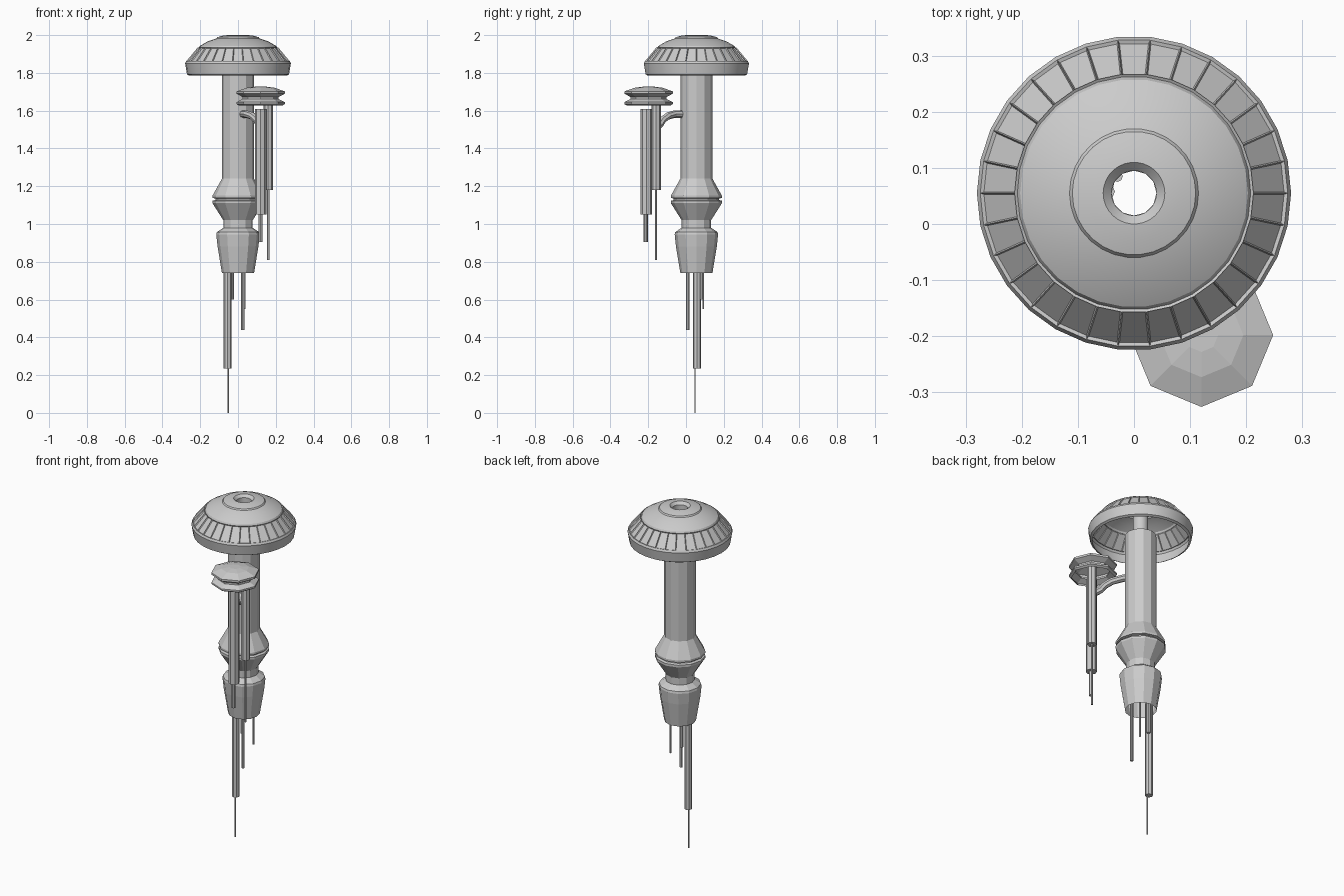
import bpy, bmesh, math
from mathutils import Vector

if "Cube" in bpy.data.objects:
    bpy.data.objects.remove(bpy.data.objects["Cube"])

AXIS = (0.0, 0.055)      # main column axis
POD = (0.12, -0.198)     # side pod axis


def finish(name, bm, smooth=None):
    bm.normal_update()
    me = bpy.data.meshes.new(name)
    bm.to_mesh(me)
    bm.free()
    ob = bpy.data.objects.new(name, me)
    bpy.context.collection.objects.link(ob)
    if smooth:
        bpy.ops.object.select_all(action='DESELECT')
        ob.select_set(True)
        bpy.context.view_layer.objects.active = ob
        bpy.ops.object.shade_smooth_by_angle(angle=math.radians(smooth))
    return ob


def lathe(profile, centre, sides, cap_bottom=False, cap_top=False):
    """Revolve (radius, z) points, listed bottom to top, into an open shell."""
    bm = bmesh.new()
    rings = []
    for r, z in profile:
        rings.append([bm.verts.new((centre[0] + r * math.cos(2 * math.pi * i / sides),
                                    centre[1] + r * math.sin(2 * math.pi * i / sides), z))
                      for i in range(sides)])
    bands = []
    for a, b in zip(rings, rings[1:]):
        bands.append([bm.faces.new((a[i], a[(i + 1) % sides], b[(i + 1) % sides], b[i]))
                      for i in range(sides)])
    if cap_bottom:
        bm.faces.new(rings[0][::-1])
    if cap_top:
        bm.faces.new(rings[-1])
    return bm, bands


def rod(name, x, y, r, z0, z1, sides=8):
    bm, _ = lathe([(r, z0), (r, z1)], (x, y), sides, True, True)
    finish(name, bm)


# Domed roof: open shell with recessed panels and a central shaft
bm, bands = lathe([(0.257, 1.785), (0.27, 1.792), (0.28, 1.85), (0.274, 1.862),
                   (0.213, 1.935), (0.208, 1.932), (0.203, 1.942), (0.16, 1.967),
                   (0.115, 1.982), (0.11, 1.989), (0.08, 1.997), (0.055, 2.0),
                   (0.04, 1.985), (0.04, 1.81)], AXIS, 30)
bm.normal_update()
bmesh.ops.inset_individual(bm, faces=bands[3], thickness=0.004, depth=-0.006)
finish("domed_roof", bm, 25)

# Main column with flared skirt
bm, _ = lathe([(0.12, 1.135), (0.135, 1.138), (0.135, 1.15), (0.085, 1.24),
               (0.085, 1.81), (0.04, 1.81)], AXIS, 12)
finish("main_column", bm)

# Lower collar and neck, then the tapered cup
bm, _ = lathe([(0.078, 0.965), (0.078, 1.02), (0.135, 1.11), (0.135, 1.123),
               (0.12, 1.127), (0.12, 1.135)], AXIS, 12)
finish("lower_collar", bm)
bm, _ = lathe([(0.085, 0.74), (0.108, 0.88), (0.115, 0.945), (0.112, 0.957),
               (0.078, 0.98)], AXIS, 12)
finish("tapered_cup", bm)

# Rods hanging under the cup
rod("long_rod", -0.055, 0.058, 0.021, 0.235, 0.80)
rod("long_rod_tip", -0.051, 0.048, 0.004, 0.0, 0.24, 6)
rod("medium_rod", 0.025, 0.01, 0.009, 0.44, 0.80)
rod("short_rod", -0.03, 0.085, 0.01, 0.60, 0.80)
rod("thin_rod", 0.036, 0.092, 0.005, 0.55, 0.80, 6)

# Side pod: eight-sided double disc, open underneath
bm, _ = lathe([(0.115, 1.627), (0.128, 1.635), (0.128, 1.645), (0.095, 1.662),
               (0.095, 1.672), (0.128, 1.69), (0.128, 1.702), (0.075, 1.721),
               (0.03, 1.727)], POD, 8, cap_top=True)
finish("side_pod_disc", bm)

# Pod tubes and their thin inner rods
rod("pod_tube_front", 0.12, -0.21, 0.03, 1.05, 1.61)
rod("pod_tube_rear", 0.16, -0.158, 0.025, 1.18, 1.67)
rod("pod_rod_front", 0.12, -0.213, 0.011, 0.905, 1.06)
rod("pod_rod_rear", 0.16, -0.158, 0.006, 0.81, 1.19, 6)

# Curved arm joining pod to column
path = [Vector(p) for p in ((0.015, 0.005, 1.582), (0.045, -0.06, 1.582),
                            (0.075, -0.095, 1.572), (0.1, -0.125, 1.55),
                            (0.115, -0.14, 1.525), (0.14, -0.165, 1.505))]
bm = bmesh.new()
rings = []
for i, p in enumerate(path):
    t = (path[min(i + 1, len(path) - 1)] - path[max(i - 1, 0)]).normalized()
    side = t.cross(Vector((0, 0, 1))).normalized()
    up = side.cross(t)
    rings.append([bm.verts.new(p + 0.02 * (side * math.cos(a) + up * math.sin(a)))
                  for a in (math.pi / 4 * k for k in range(8))])
for a, b in zip(rings, rings[1:]):
    for k in range(8):
        bm.faces.new((a[k], a[(k + 1) % 8], b[(k + 1) % 8], b[k]))
bm.faces.new(rings[0])
bm.faces.new(rings[-1])
bmesh.ops.recalc_face_normals(bm, faces=bm.faces)
finish("pod_arm", bm)
